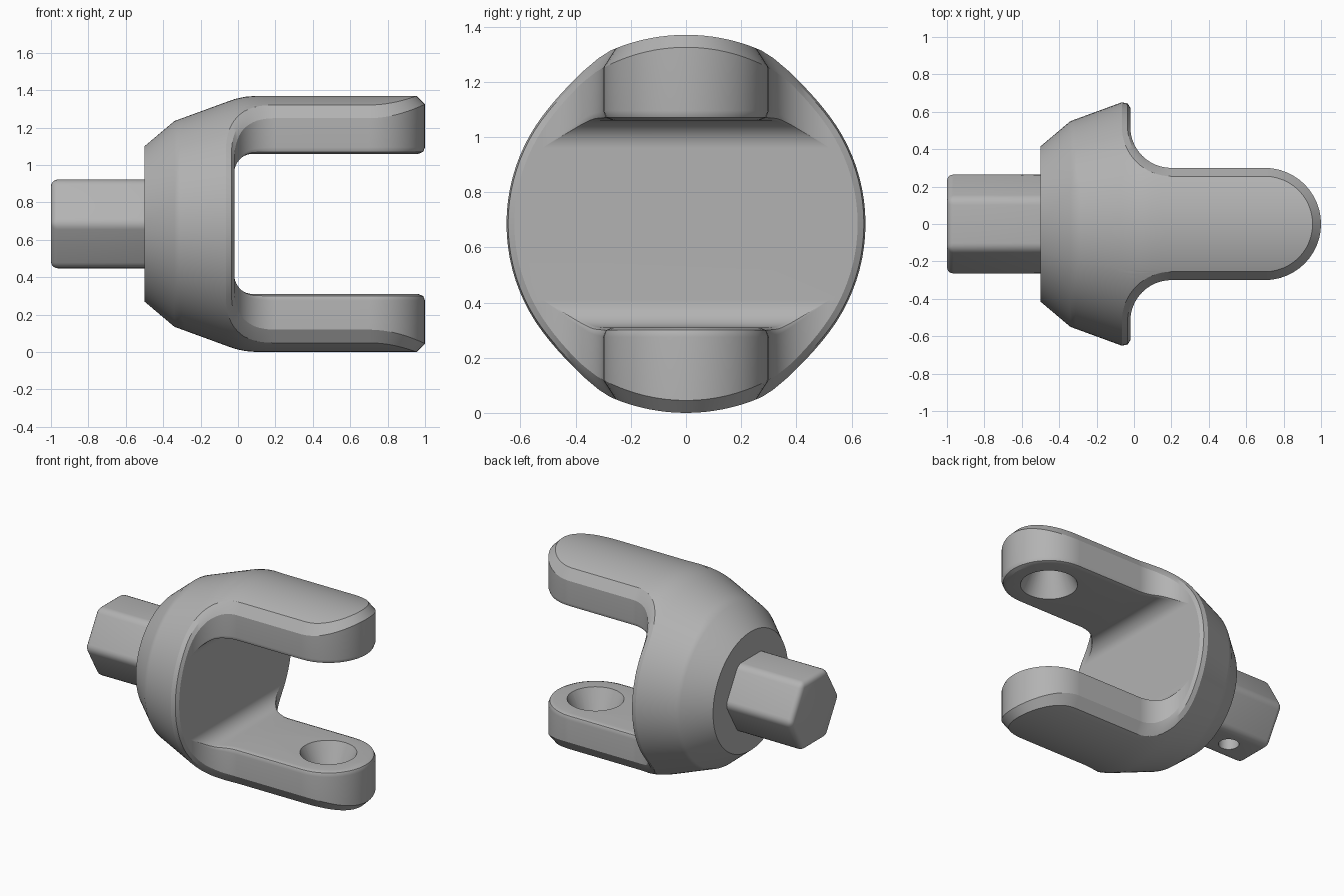
import bpy, bmesh
from math import sin, cos, pi, sqrt, asin, radians
from mathutils import Vector, Matrix

if "Cube" in bpy.data.objects:
    bpy.data.objects.remove(bpy.data.objects["Cube"])

AXIS_Z = 0.685
FACE_X, SLOT, FILLET = -0.02, 0.375, 0.1
ARM_W, ARM_END, ARM_ROOT, ROOT_R = 0.30, 0.70, 0.20, 0.22
CHAMFER, ROUND = 0.045, 0.035
PROFILE = [(-0.5, 0.415), (-0.34, 0.55), (-0.02, 0.667), (0.03, 0.679), (0.1, 0.685), (2, 0.685)]

steel = bpy.data.materials.new("grey_steel")
steel.use_nodes = True
GREY = (0.45, 0.45, 0.45, 1)
steel.diffuse_color = GREY
steel.node_tree.nodes["Principled BSDF"].inputs["Base Color"].default_value = GREY


def radius(x):
    """Radius of the turned outside at x."""
    for (xa, ra), (xb, rb) in zip(PROFILE, PROFILE[1:]):
        if x <= xb:
            return ra + (rb - ra) * (x - xa) / (xb - xa)


def slot_height(x):
    """Half height of the fork gap, with rounded inner corners."""
    d = max(0, FACE_X + FILLET - x)
    return SLOT - FILLET + sqrt(max(0, FILLET ** 2 - d * d))


def outline(inset, shrink, fade=False):
    """Plan outline from arm tip to fork root, then out to the rim."""
    tip = [(ARM_END + (ARM_W - inset) * cos(a), (ARM_W - inset) * sin(a))
           for a in [pi / 2 * i / 12 for i in range(13)]]
    root = []
    for i in range(17):
        a = pi / 2 * i / 16
        r = ROOT_R + inset * (cos(a) ** 2 if fade else 1)
        root.append((ARM_ROOT - r * sin(a), ARM_W + ROOT_R - r * cos(a)))
    if fade:
        return tip + root
    x, y = root[-1]
    r = radius(x) - shrink
    start = asin(y / r)
    rim = [(x, r * sin(start + (pi / 2 - start) * i / 10)) for i in range(1, 11)]
    return tip + root + rim


def lift(points, shrink):
    return [Vector((x, y, sqrt(max(0, (radius(x) - shrink) ** 2 - y * y)))) for x, y in points]


def finish(name, bm):
    bmesh.ops.recalc_face_normals(bm, faces=bm.faces)
    mesh = bpy.data.meshes.new(name)
    bm.to_mesh(mesh)
    bm.free()
    mesh.materials.append(steel)
    obj = bpy.data.objects.new(name, mesh)
    obj.location.z = AXIS_Z
    bpy.context.collection.objects.link(obj)
    return obj


def activate(obj):
    bpy.ops.object.select_all(action='DESELECT')
    obj.select_set(True)
    bpy.context.view_layer.objects.active = obj


def drill(obj, x, z0, z1, r0, r1):
    """Cut a blind round hole running along z."""
    bm = bmesh.new()
    bmesh.ops.create_cone(bm, cap_ends=True, segments=48, radius1=r0, radius2=r1, depth=abs(z1 - z0))
    if z1 < z0:
        bmesh.ops.rotate(bm, verts=bm.verts, matrix=Matrix.Rotation(pi, 3, 'X'))
    bmesh.ops.translate(bm, verts=bm.verts, vec=(x, 0, (z0 + z1) / 2))
    cutter = finish("hole_cutter", bm)
    cutter.hide_render = True
    activate(obj)
    mod = obj.modifiers.new("hole", 'BOOLEAN')
    mod.operation, mod.solver, mod.object = 'DIFFERENCE', 'EXACT', cutter
    bpy.ops.object.modifier_apply(modifier=mod.name)
    bpy.data.objects.remove(cutter)


def smooth(obj, angle):
    activate(obj)
    bpy.ops.object.shade_smooth_by_angle(angle=radians(angle))


# Fork body: one quarter, repeated in all four quadrants
bm = bmesh.new()


def face(points):
    for sy in (1, -1):
        for sz in (1, -1):
            bm.faces.new([bm.verts.new((p[0], sy * p[1], sz * p[2])) for p in points])


def strip(a, b):
    for i in range(len(a) - 1):
        face((a[i], a[i + 1], b[i + 1], b[i]))


top = lift(outline(CHAMFER, 0), 0)
edge = lift(outline(0, CHAMFER), CHAMFER)
TIP, ROOT = 13, 30

# Turned outside, running from the back plate to the fork root and rim
columns = []
for i, p in enumerate(top):
    if i == TIP:
        continue
    x_end = ARM_ROOT if i < TIP else p.x
    s = p.y / radius(p.x)
    xs = [-0.5] + [-0.34 + (x_end + 0.34) * k / 10 for k in range(11)]
    columns.append([Vector((x, radius(x) * s, radius(x) * sqrt(max(0, 1 - s * s)))) for x in xs])
for a, b in zip(columns, columns[1:]):
    strip(a, b)
    face((a[0], b[0], Vector((-0.5, 0, 0))))
strip([c[-1] for c in columns[:TIP]], top[:TIP])

# Edge break: flat on the arms, rounded on the rim
middle = []
for i, (a, b) in enumerate(zip(top, edge)):
    w = min(1, max(0, (i - TIP) / 17)) * 0.012
    out = Vector((0, b.y, b.z)).normalized() + Vector((1, 0, 0))
    if i == len(top) - 1:
        out.z = 0
    middle.append((a + b) / 2 + out * w * 0.7)
strip(top, middle)
strip(middle, edge)

# Arm side walls, rounded inner edge and inner floor
wall, bend, floor = [], [], []
for i, (x, y) in enumerate(outline(ROUND, 0, True)):
    e = edge[i]
    fade = 1 if i < TIP else cos(pi / 2 * (i - TIP) / 16) ** 2
    w = Vector((e.x, e.y, slot_height(e.x) + ROUND * fade))
    f = Vector((x, y, slot_height(max(x, FACE_X))))
    corner = Vector((e.x, e.y, f.z))
    wall.append(w)
    floor.append(f)
    bend.append((w + f) * 0.29 + corner * 0.42)
strip(edge[:ROOT], wall)
strip(wall, bend)
strip(bend, floor)
strip(floor, [Vector((f.x, 0, f.z)) for f in floor])

# Flat face between the arms
low = floor[-1]
face([(FACE_X, 0, 0), (FACE_X, 0, low.z), low] + edge[ROOT - 1:])

bmesh.ops.remove_doubles(bm, verts=bm.verts, dist=0.0004)
bmesh.ops.dissolve_degenerate(bm, edges=bm.edges, dist=0.0001)
body = finish("fork_body", bm)
for side in (1, -1):
    drill(body, ARM_END, side * (SLOT - 0.02), side * (SLOT + 0.24), 0.19, 0.07)
smooth(body, 25)
weighted = body.modifiers.new("even_shading", 'WEIGHTED_NORMAL')
weighted.keep_sharp = True

# Hexagonal drive shank with softened edges
bm = bmesh.new()
bmesh.ops.create_cone(bm, cap_ends=True, segments=6, radius1=0.274, radius2=0.274, depth=0.52)
bmesh.ops.rotate(bm, verts=bm.verts, matrix=Matrix.Rotation(pi / 2, 3, 'Y'))
bmesh.ops.rotate(bm, verts=bm.verts, matrix=Matrix.Rotation(
    pi / 6 if min(abs(v.co.y) for v in bm.verts) < 0.01 else 0, 3, 'X'))
bmesh.ops.translate(bm, verts=bm.verts, vec=(-0.74, 0, 0))
soft = [e for e in bm.edges if min(v.co.x for v in e.verts) < -0.9]
bmesh.ops.bevel(bm, geom=soft, offset=0.035, segments=4, profile=0.5, affect='EDGES')
shank = finish("hex_shank", bm)
drill(shank, -0.78, -0.26, -0.10, 0.065, 0.065)
smooth(shank, 40)
